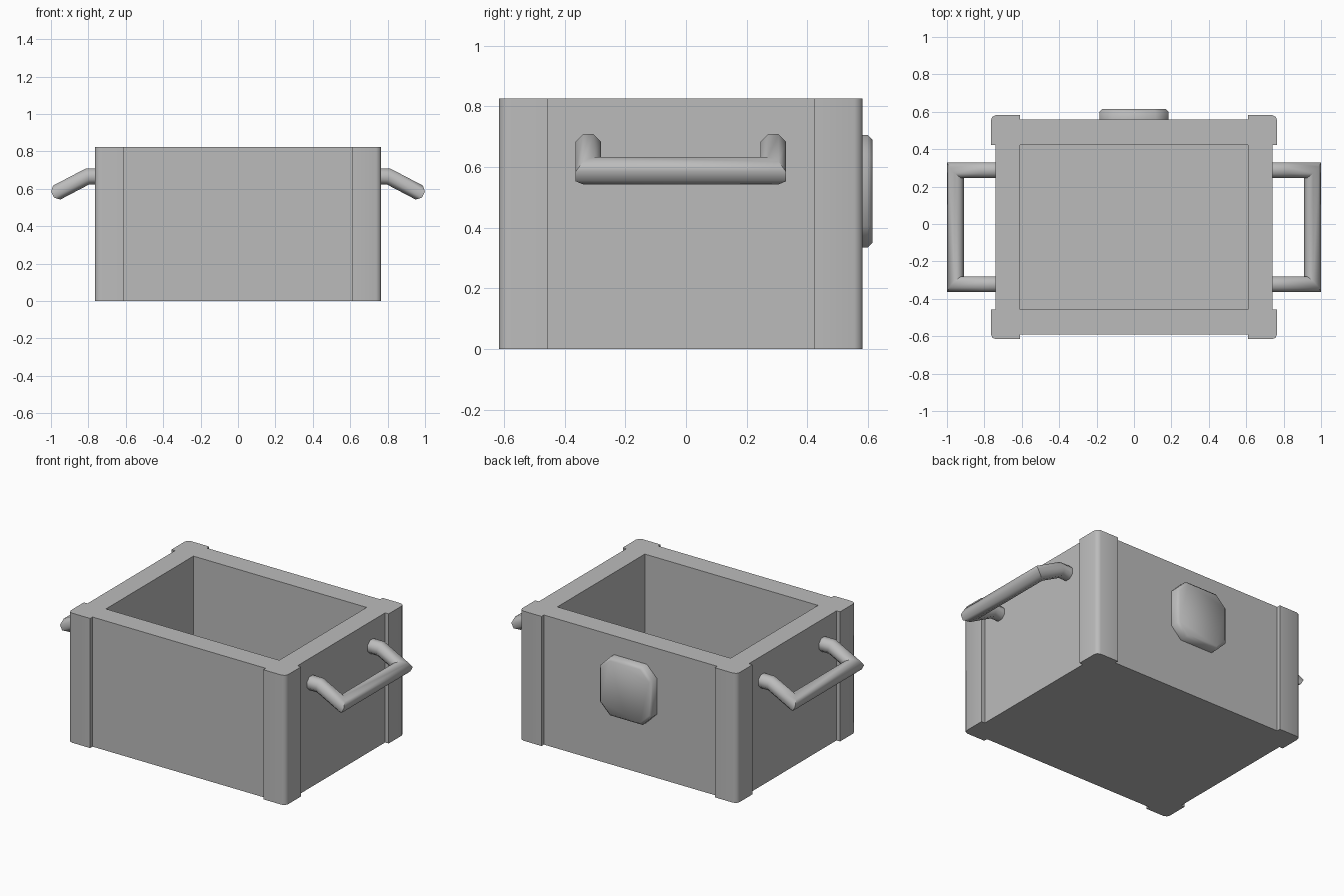
import bpy, bmesh, math
from mathutils import Vector

cube = bpy.data.objects.get("Cube")
if cube:
    bpy.data.objects.remove(cube, do_unlink=True)

CY = -0.017       # centre of the box in y
HEIGHT = 0.825
FLOOR = 0.13

grey = bpy.data.materials.new("plain_grey")
grey.use_nodes = True
grey.diffuse_color = (0.5, 0.5, 0.5, 1)
grey.node_tree.nodes["Principled BSDF"].inputs["Base Color"].default_value = (0.5, 0.5, 0.5, 1)


def finish(name, bm):
    """Turn a bmesh into a named, softly shaded object."""
    bmesh.ops.recalc_face_normals(bm, faces=bm.faces)
    mesh = bpy.data.meshes.new(name)
    bm.to_mesh(mesh)
    bm.free()
    mesh.materials.append(grey)
    obj = bpy.data.objects.new(name, mesh)
    bpy.context.collection.objects.link(obj)
    bpy.ops.object.select_all(action='DESELECT')
    obj.select_set(True)
    bpy.context.view_layer.objects.active = obj
    bpy.ops.object.shade_smooth_by_angle(angle=math.radians(50))
    return obj


def add_ring(bm, points):
    return [bm.verts.new(p) for p in points]


def join_rings(bm, a, b):
    n = len(a)
    for i in range(n):
        j = (i + 1) % n
        bm.faces.new((a[i], a[j], b[j], b[i]))


# Box with raised corner posts, outlined one quadrant at a time
def make_box():
    corner = [(0.74, 0.44), (0.765, 0.44), (0.765, 0.572), (0.757, 0.591),
              (0.738, 0.599), (0.61, 0.599), (0.61, 0.575)]
    outline, opening = [], []
    for sx, sy in ((1, 1), (-1, 1), (-1, -1), (1, -1)):
        pts = corner if sx * sy > 0 else corner[::-1]
        outline += [(sx * x, CY + sy * y) for x, y in pts]
        opening.append((sx * 0.61, CY + sy * 0.44))
    bm = bmesh.new()
    bottom = add_ring(bm, [(x, y, 0) for x, y in outline])
    top = add_ring(bm, [(x, y, HEIGHT) for x, y in outline])
    rim = add_ring(bm, [(x, y, HEIGHT) for x, y in opening])
    floor = add_ring(bm, [(x, y, FLOOR) for x, y in opening])
    join_rings(bm, bottom, top)
    join_rings(bm, rim, floor)
    bm.faces.new(bottom)
    bm.faces.new(floor)
    n = len(corner)
    for q in range(4):
        nxt = (q + 1) % 4
        bm.faces.new(top[q * n:(q + 1) * n] + [rim[q]])
        bm.faces.new((top[(q + 1) * n - 1], top[nxt * n], rim[nxt], rim[q]))
    return finish("box", bm)


# Eight-sided bar swept along a path with mitred corners
def make_handle(name, side):
    arm = [(0.738, 0.666), (0.805, 0.666), (0.954, 0.588)]
    path = [Vector((side * x, CY + 0.305, z)) for x, z in arm]
    path += [Vector((side * x, CY - 0.305, z)) for x, z in arm[::-1]]
    dirs = [(b - a).normalized() for a, b in zip(path, path[1:])]
    angles = [math.pi * (k + 0.5) / 4 for k in range(8)]
    pts = [path[0] + 0.0455 * Vector((0, math.cos(a), math.sin(a))) for a in angles]
    bm = bmesh.new()
    rings = [add_ring(bm, pts)]
    for i, d in enumerate(dirs):
        normal = d + (dirs[i + 1] if i + 1 < len(dirs) else d)
        pts = [p + d * ((path[i + 1] - p).dot(normal) / d.dot(normal)) for p in pts]
        rings.append(add_ring(bm, pts))
        join_rings(bm, rings[-2], rings[-1])
    bm.faces.new(rings[0])
    bm.faces.new(rings[-1])
    return finish(name, bm)


# Chamfered octagonal plate on the back wall
def make_plate():
    def octagon(half, cut, y):
        pts = []
        for sx, sz in ((1, 1), (-1, 1), (-1, -1), (1, -1)):
            pair = [(half, half - cut), (half - cut, half)]
            pair = pair if sx * sz > 0 else pair[::-1]
            pts += [(sx * x, y, 0.52 + sz * z) for x, z in pair]
        return pts
    bm = bmesh.new()
    rings = [add_ring(bm, octagon(*r)) for r in
             ((0.185, 0.07, 0.55), (0.185, 0.07, 0.6), (0.17, 0.064, 0.615))]
    join_rings(bm, rings[0], rings[1])
    join_rings(bm, rings[1], rings[2])
    bm.faces.new(rings[0])
    bm.faces.new(rings[2])
    return finish("back_plate", bm)


make_box()
make_handle("left_handle", 1)
make_handle("right_handle", -1)
make_plate()
